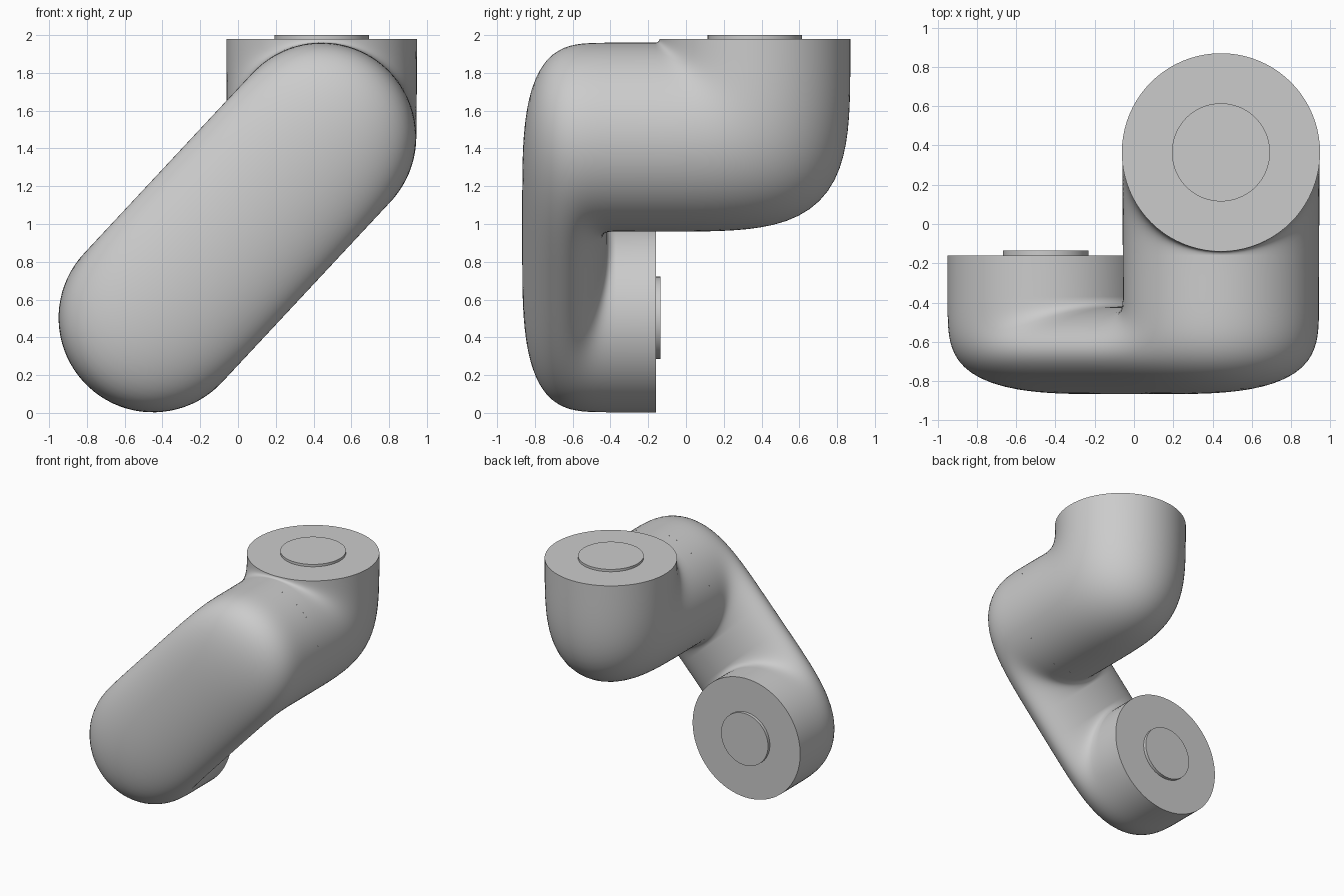
import bpy, bmesh, math
from mathutils import Vector

if "Cube" in bpy.data.objects:
    bpy.data.objects.remove(bpy.data.objects["Cube"])

SEGS = 80
X, Y, Z = Vector((1, 0, 0)), Vector((0, 1, 0)), Vector((0, 0, 1))


def ring(center, half, width):
    """Elliptical section given by two half-axis vectors."""
    return [center + half * math.cos(2 * math.pi * i / SEGS)
            + width * math.sin(2 * math.pi * i / SEGS) for i in range(SEGS)]


def bend(pivot, d1, d2, a, b, fillet, w1, w2, steps=28):
    """Quarter-turn sections fanned about an inside corner, with a squarish outer curve."""
    p = pivot - fillet * (d1 + d2)
    rings = []
    for i in range(steps + 1):
        t = math.pi / 2 * i / steps
        c, s = math.cos(t), math.sin(t)
        k = (c ** 4 + s ** 4) ** -0.25
        inner = p + fillet * (c * d1 + s * d2)
        outer = p + (a + fillet) * k * c * d1 + (b + fillet) * k * s * d2
        rings.append(ring((inner + outer) / 2, (outer - inner) / 2,
                          w1.lerp(w2, i / steps)))
    return rings


def finish(name, bm):
    bmesh.ops.recalc_face_normals(bm, faces=bm.faces[:])
    mesh = bpy.data.meshes.new(name)
    bm.to_mesh(mesh)
    bm.free()
    ob = bpy.data.objects.new(name, mesh)
    bpy.context.collection.objects.link(ob)
    bpy.ops.object.select_all(action='DESELECT')
    ob.select_set(True)
    bpy.context.view_layer.objects.active = ob
    bpy.ops.object.shade_smooth_by_angle(angle=math.radians(35))
    return ob


def loft(name, rings, cap_start=False, cap_end=False):
    bm = bmesh.new()
    loops = [[bm.verts.new(v) for v in r] for r in rings]
    for r, q in zip(loops, loops[1:]):
        for i in range(SEGS):
            j = (i + 1) % SEGS
            bm.faces.new((r[i], r[j], q[j], q[i]))
    if cap_start:
        bm.faces.new(loops[0])
    if cap_end:
        bm.faces.new(loops[-1])
    return finish(name, bm)


# Main dimensions
R = 0.5
low = Vector((-0.45, 0, 0.503))
high = Vector((0.443, 0, 1.46))
u = (high - low).normalized()
side = u.cross(Y) * R
FRONT, BACK, SEAM = -0.867, -0.42, -0.27
depth = BACK - FRONT

# Diagonal link with its lower joint and upper stub
link = [ring(low - 0.16 * Y, -u * R, side)]
link += bend(low + u * R + Y * BACK, -u, -Y, 2 * R, depth, 0.05, side, side)
link += bend(high - u * R + Y * BACK, u, -Y, 2 * R, depth, 0.05, side, side)[::-1]
link.append(ring(high + SEAM * Y, u * R, side))
loft("arm_link", link, cap_start=True)

# Elbow turning from the stub up to the top joint
elbow = [ring(high + SEAM * Y, -Z * R, X * R)]
elbow += bend(high + Z * R - 0.14 * Y, -Z, Y, 2 * R, 1.01, 0.02, X * R, X * 0.505)
loft("upper_elbow", elbow, cap_end=True)

# Raised discs on both joint faces
def disc(name, base, axis, a, b, height):
    loft(name, [ring(base - axis * 0.02, a, b), ring(base + axis * height, a, b)],
         cap_start=True, cap_end=True)

disc("lower_joint_disc", low - 0.16 * Y, Y, X * 0.218, Z * 0.218, 0.025)
disc("upper_joint_disc", Vector((high.x, 0.365, 1.98)), Z, X * 0.25, Y * 0.25, 0.02)
